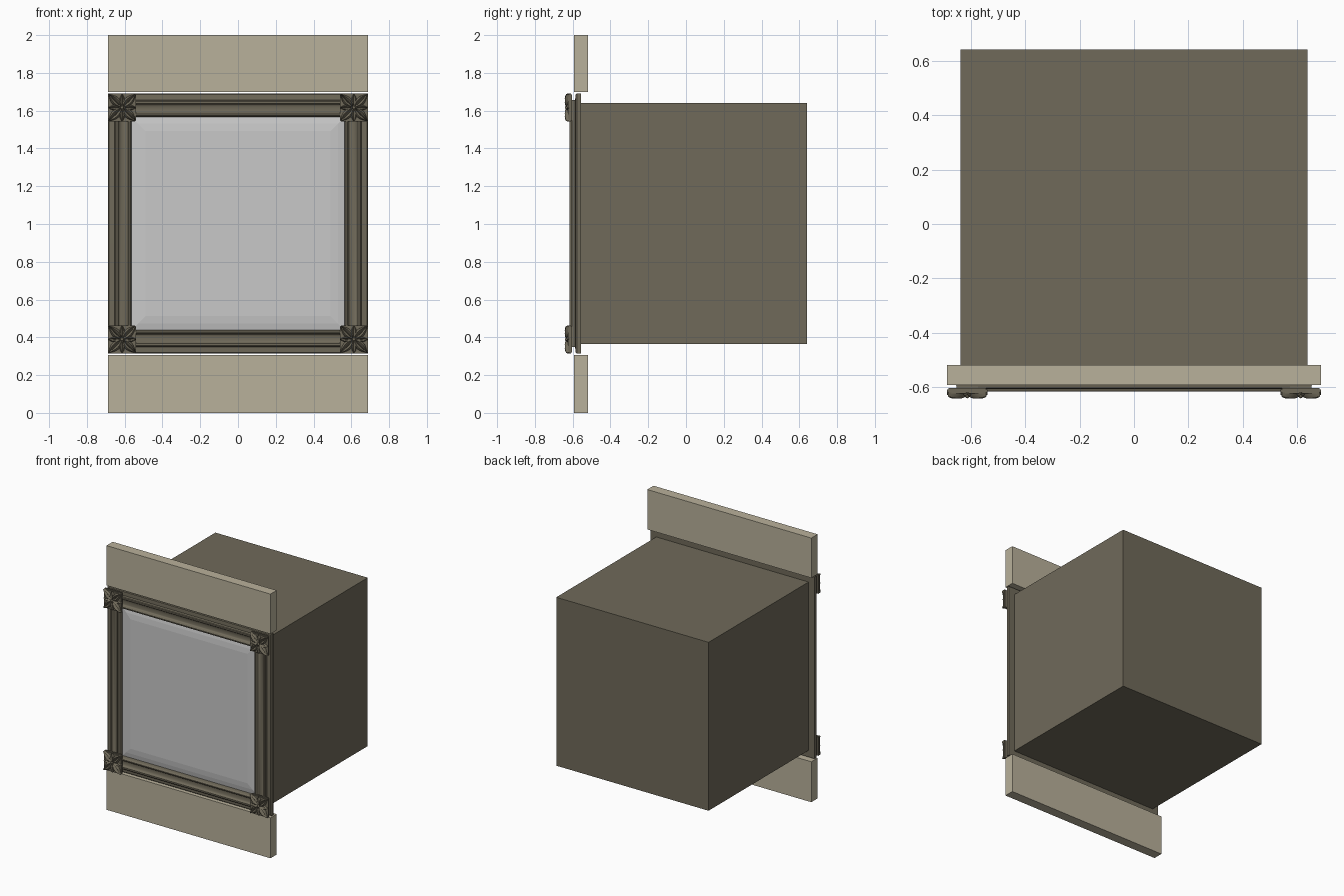
import bpy, bmesh, math
from mathutils import Matrix, Vector

if "Cube" in bpy.data.objects:
    bpy.data.objects.remove(bpy.data.objects["Cube"])

CZ = 1.0025  # height of the frame centre


def mat(name, col):
    m = bpy.data.materials.new(name)
    m.diffuse_color = (*col, 1)
    m.use_nodes = True
    m.node_tree.nodes["Principled BSDF"].inputs["Base Color"].default_value = m.diffuse_color
    return m


bronze = mat("dark bronze", (0.162, 0.144, 0.102))
stone = mat("pale stone", (0.485, 0.44, 0.328))
glass = mat("grey glass", (0.58, 0.58, 0.58))


def finish(name, bm, material, smooth=None):
    bmesh.ops.recalc_face_normals(bm, faces=bm.faces)
    me = bpy.data.meshes.new(name)
    bm.to_mesh(me)
    bm.free()
    me.materials.append(material)
    ob = bpy.data.objects.new(name, me)
    bpy.context.collection.objects.link(ob)
    if smooth:
        bpy.ops.object.select_all(action='DESELECT')
        ob.select_set(True)
        bpy.context.view_layer.objects.active = ob
        bpy.ops.object.shade_smooth_by_angle(angle=math.radians(smooth))
    return ob


def add_box(bm, lo, hi):
    lo, hi = Vector(lo), Vector(hi)
    m = Matrix.Translation((lo + hi) / 2) @ Matrix.Diagonal((*(hi - lo), 1))
    return bmesh.ops.create_cube(bm, size=1, matrix=m)["verts"]


def box(name, lo, hi, material):
    bm = bmesh.new()
    add_box(bm, lo, hi)
    return finish(name, bm, material)


def square_rings(bm, profile, closed):
    """Sweep a (radius, y) profile around a mitred square."""
    corners = [(-1, -1), (1, -1), (1, 1), (-1, 1)]
    rings = [[bm.verts.new((sx * r, y, CZ + sz * r)) for sx, sz in corners] for r, y in profile]
    n = len(rings)
    for i in range(n if closed else n - 1):
        a, b = rings[i], rings[(i + 1) % n]
        for k in range(4):
            j = (k + 1) % 4
            bm.faces.new((a[k], a[j], b[j], b[k]))
    return rings


# Cabinet body and the two wall boards
box("body", (-0.638, -0.56, 0.365), (0.638, 0.641, 1.64), bronze)
box("lower_board", (-0.687, -0.593, 0), (0.687, -0.518, 0.306), stone)
box("upper_board", (-0.687, -0.593, 1.698), (0.687, -0.518, 2), stone)

# Moulded frame: outer lip, bead, cove, inner ridge
profile = [(0.6875, -0.555), (0.6875, -0.578), (0.682, -0.584), (0.655, -0.587), (0.652, -0.603),
           (0.647, -0.607), (0.636, -0.607), (0.632, -0.602)]
profile += [(0.609 + 0.023 * math.cos(a), -0.602 + 0.014 * math.sin(a))
            for a in [math.pi * i / 8 for i in range(1, 8)]]
profile += [(0.586, -0.604), (0.584, -0.612), (0.580, -0.616), (0.573, -0.616),
            (0.568, -0.611), (0.565, -0.600), (0.565, -0.555)]
bm = bmesh.new()
square_rings(bm, profile, True)
finish("frame", bm, bronze, 35)

# Bevelled pane
bm = bmesh.new()
rings = square_rings(bm, [(0.57, -0.563), (0.57, -0.575), (0.53, -0.583), (0.49, -0.587)], False)
bm.faces.new(rings[0])
bm.faces.new(rings[-1])
finish("pane", bm, glass)


def add_leaf(bm, angle, start, length, width, base, top):
    """Pointed petal with a raised rim and a grooved midrib, facing -y."""
    cross = [(-1, 0.0), (-0.85, 0.7), (-0.55, 1.0), (-0.12, 0.55), (0, 0.75),
             (0.12, 0.55), (0.55, 1.0), (0.85, 0.7), (1, 0.0)]
    rows, steps = [], 10
    for i in range(steps + 1):
        t = i / steps
        w = width * (0.06 + 0.94 * math.sin(math.pi * t ** 0.85))
        lift = 0.55 + 0.45 * math.sin(math.pi * min(1, t * 0.85 + 0.05))
        row = []
        for u, h in cross:
            a, b = start + t * (length - start), u * w
            row.append(bm.verts.new((a * math.cos(angle) - b * math.sin(angle),
                                     base + (top - base) * h * lift,
                                     a * math.sin(angle) + b * math.cos(angle))))
        rows.append(row)
    for p, q in zip(rows, rows[1:]):
        for k in range(len(cross) - 1):
            bm.faces.new((p[k], p[k + 1], q[k + 1], q[k]))
    for row in (rows[0], rows[-1]):
        bm.faces.new(row)
    return rows


# Corner rosette: chamfered plate, four petals on the diagonals, small leaves between
bm = bmesh.new()
plate = add_box(bm, (-0.074, -0.624, -0.074), (0.074, -0.604, 0.074))
edges = {e for v in plate for e in v.link_edges}
bmesh.ops.bevel(bm, geom=list(edges), offset=0.005, segments=2, affect='EDGES')
add_box(bm, (-0.04, -0.606, -0.04), (0.04, -0.585, 0.04))
for k in range(4):
    add_leaf(bm, math.pi / 4 + k * math.pi / 2, 0.006, 0.100, 0.024, -0.618, -0.642)
    add_leaf(bm, k * math.pi / 2, 0.012, 0.074, 0.016, -0.618, -0.634)
bmesh.ops.create_uvsphere(bm, u_segments=12, v_segments=8, radius=0.009,
                          matrix=Matrix.Translation((0, -0.632, 0)))
first = finish("rosette", bm, bronze, 35)
for sx in (-1, 1):
    for sz in (-1, 1):
        ob = first if (sx, sz) == (-1, -1) else first.copy()
        if ob is not first:
            bpy.context.collection.objects.link(ob)
        ob.location = (sx * 0.6135, 0, CZ + sz * 0.6135)
